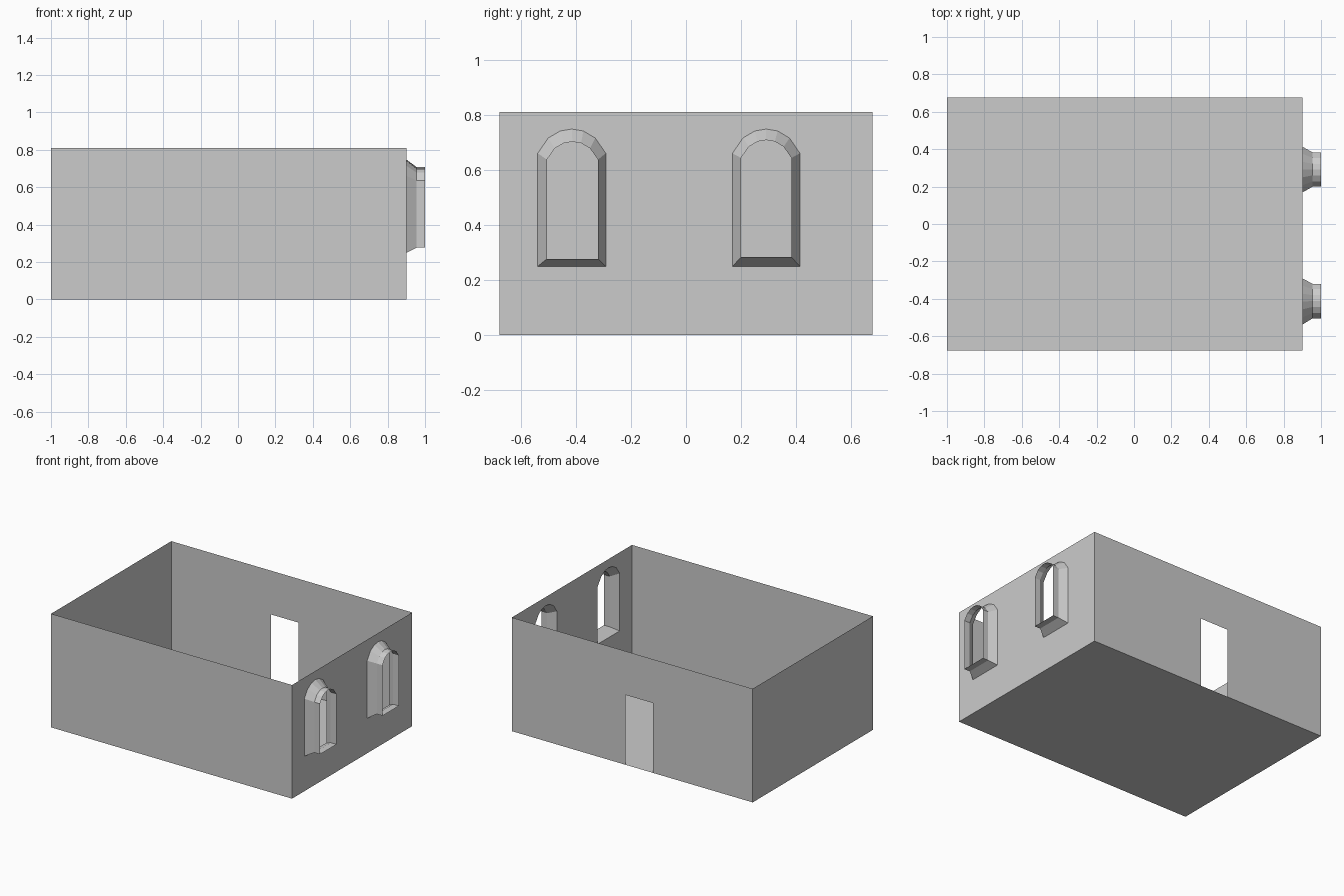
import bpy, bmesh

if "Cube" in bpy.data.objects:
    bpy.data.objects.remove(bpy.data.objects["Cube"])

X0, X1, Y, H = -1.0, 0.9, 0.677, 0.81
DOOR_L, DOOR_R, DOOR_H = -0.215, 0.005, 0.498


def finish(bm, name):
    mesh = bpy.data.meshes.new(name)
    bm.to_mesh(mesh)
    bm.free()
    obj = bpy.data.objects.new(name, mesh)
    bpy.context.collection.objects.link(obj)
    return obj


def panel(name, pts):
    bm = bmesh.new()
    bm.faces.new([bm.verts.new(p) for p in pts])
    return finish(bm, name)


def arch(yc, half, z0, spring, rise):
    """Closed (y, z) outline of a round-headed opening with six arch segments."""
    half_arch = [(1, 0), (0.69, 0.63), (0.34, 0.92)]
    right = [(yc + half * a, spring + rise * b) for a, b in half_arch]
    left = [(yc - half * a, spring + rise * b) for a, b in reversed(half_arch)]
    return [(yc - half, z0), (yc + half, z0)] + right + [(yc, spring + rise)] + left


def add_loop(bm, pts, x):
    verts = [bm.verts.new((x, y, z)) for y, z in pts]
    edges = [bm.edges.new((verts[i - 1], verts[i])) for i in range(len(verts))]
    return verts, edges


# Outer outline on the wall and narrower outline of the projecting sleeve
windows = {
    "front_window": (arch(-0.4145, 0.1235, 0.25, 0.66, 0.088),
                     arch(-0.412, 0.0925, 0.277, 0.637, 0.065)),
    "back_window": (arch(0.291, 0.1225, 0.25, 0.66, 0.088),
                    arch(0.291, 0.0915, 0.283, 0.643, 0.065)),
}

# Floor and plain walls (thin sheets, no ceiling)
panel("floor", [(X0, -Y, 0), (X0, Y, 0), (X1, Y, 0), (X1, -Y, 0)])
panel("front_wall", [(X0, -Y, 0), (X1, -Y, 0), (X1, -Y, H), (X0, -Y, H)])
panel("left_wall", [(X0, Y, 0), (X0, -Y, 0), (X0, -Y, H), (X0, Y, H)])

# Back wall with doorway
panel("back_wall", [(X1, Y, 0), (DOOR_R, Y, 0), (DOOR_R, Y, DOOR_H), (DOOR_L, Y, DOOR_H),
                    (DOOR_L, Y, 0), (X0, Y, 0), (X0, Y, H), (X1, Y, H)])

# Right wall with two arched openings
bm = bmesh.new()
edges = add_loop(bm, [(-Y, 0), (Y, 0), (Y, H), (-Y, H)], X1)[1]
for outer, _ in windows.values():
    edges += add_loop(bm, outer, X1)[1]
bmesh.ops.triangle_fill(bm, edges=edges, use_beauty=True, normal=(1, 0, 0))
for f in bm.faces:
    f.normal_update()
    if f.normal.x < 0:
        f.normal_flip()
finish(bm, "right_wall")

# Window reveals: splayed band, then straight open sleeve
for name, (outer, inner) in windows.items():
    bm = bmesh.new()
    rings = [add_loop(bm, pts, x)[0]
             for pts, x in ((outer, X1), (inner, 0.955), (inner, 1.0))]
    for a, b in zip(rings, rings[1:]):
        for i in range(len(a)):
            bm.faces.new((a[i - 1], b[i - 1], b[i], a[i]))
    bmesh.ops.reverse_faces(bm, faces=bm.faces[:])
    finish(bm, name)
